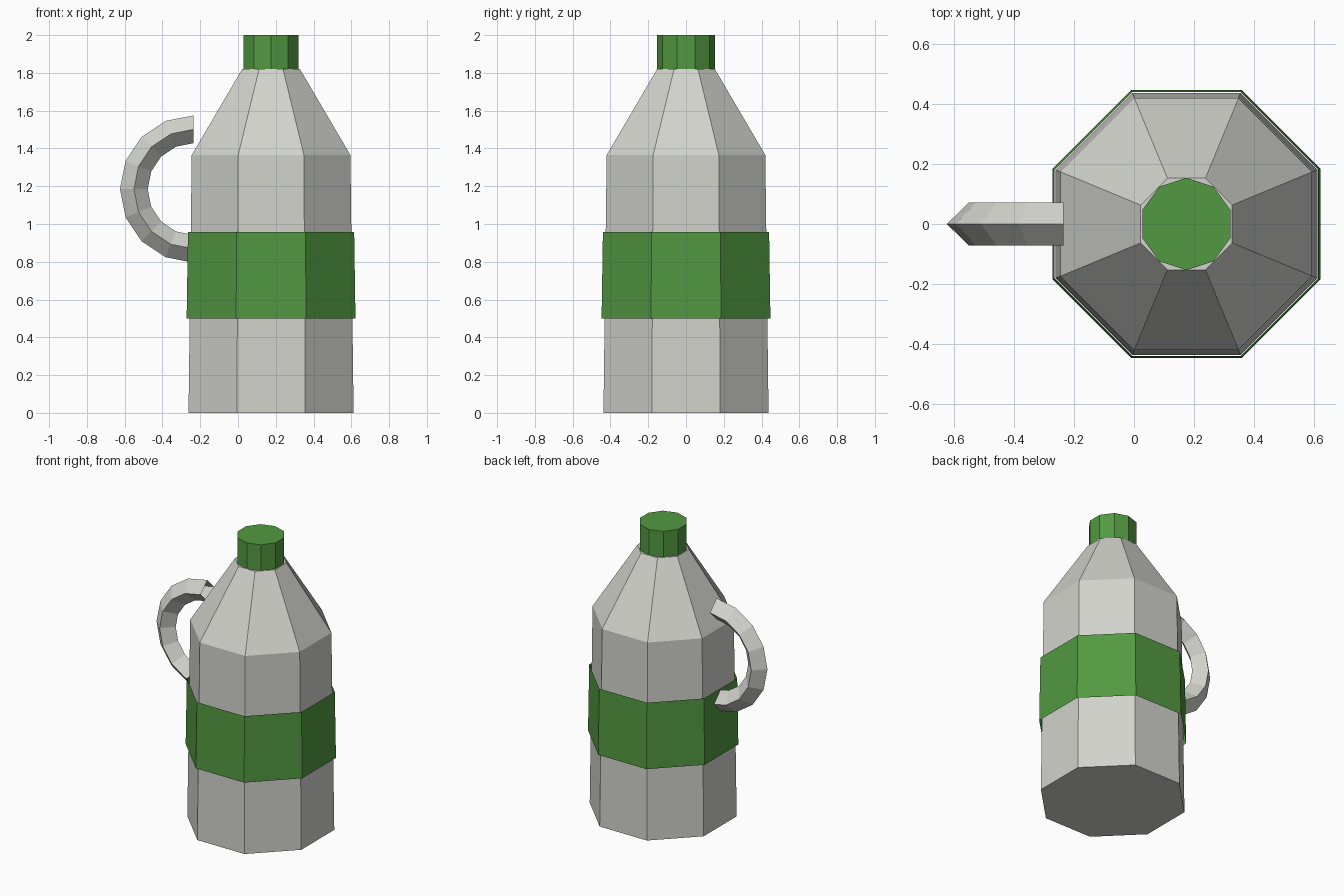
import bpy
import bmesh
import math

if "Cube" in bpy.data.objects:
    bpy.data.objects.remove(bpy.data.objects["Cube"])

AXIS_X = 0.175  # bottle axis; the handle hangs off to the left


def material(name, color):
    m = bpy.data.materials.new(name)
    m.diffuse_color = (*color, 1)
    m.use_nodes = True
    m.node_tree.nodes["Principled BSDF"].inputs["Base Color"].default_value = m.diffuse_color
    return m


grey = material("light_grey", (0.65, 0.65, 0.61))
green = material("label_green", (0.085, 0.32, 0.052))


def ring_mesh(name, rings, mat, caps=False):
    """Join rings of points with quads; cap the ends if asked."""
    bm = bmesh.new()
    loops = [[bm.verts.new(p) for p in ring] for ring in rings]
    for a, b in zip(loops, loops[1:]):
        n = len(a)
        for i in range(n):
            j = (i + 1) % n
            bm.faces.new((a[i], a[j], b[j], b[i]))
    if caps:
        bm.faces.new(loops[0][::-1])
        bm.faces.new(loops[-1])
    me = bpy.data.meshes.new(name)
    bm.to_mesh(me)
    bm.free()
    me.materials.append(mat)
    ob = bpy.data.objects.new(name, me)
    bpy.context.collection.objects.link(ob)
    return ob


def polygon(sides, radius, z, start):
    return [(AXIS_X + radius * math.cos(start + 2 * math.pi * i / sides),
             radius * math.sin(start + 2 * math.pi * i / sides), z)
            for i in range(sides)]


def octagon(apothem, z):
    return polygon(8, apothem / math.cos(math.pi / 8), z, math.pi / 8)


# Body: slightly tapered octagon with a conical shoulder
ring_mesh("bottle_body", [octagon(0.437, 0), octagon(0.42, 1.365),
                          octagon(0.153, 1.82)], grey, caps=True)

# Label: thin open sleeve just off the body
ring_mesh("label_band", [octagon(0.447, 0.5), octagon(0.44, 0.957)], green)

# Cap: ten-sided
ring_mesh("cap", [polygon(10, 0.154, z, math.pi / 2) for z in (1.82, 2.0)],
          green, caps=True)

# Handle: half ring with a diamond cross-section
rings = []
for k in range(9):
    t = math.pi / 2 + math.pi * k / 8
    rings.append([(-0.235 + r * math.cos(t), y, 1.185 + r * math.sin(t))
                  for r, y in ((0.39, 0), (0.316, 0.072),
                               (0.243, 0), (0.316, -0.072))])
ring_mesh("handle", rings, grey)
